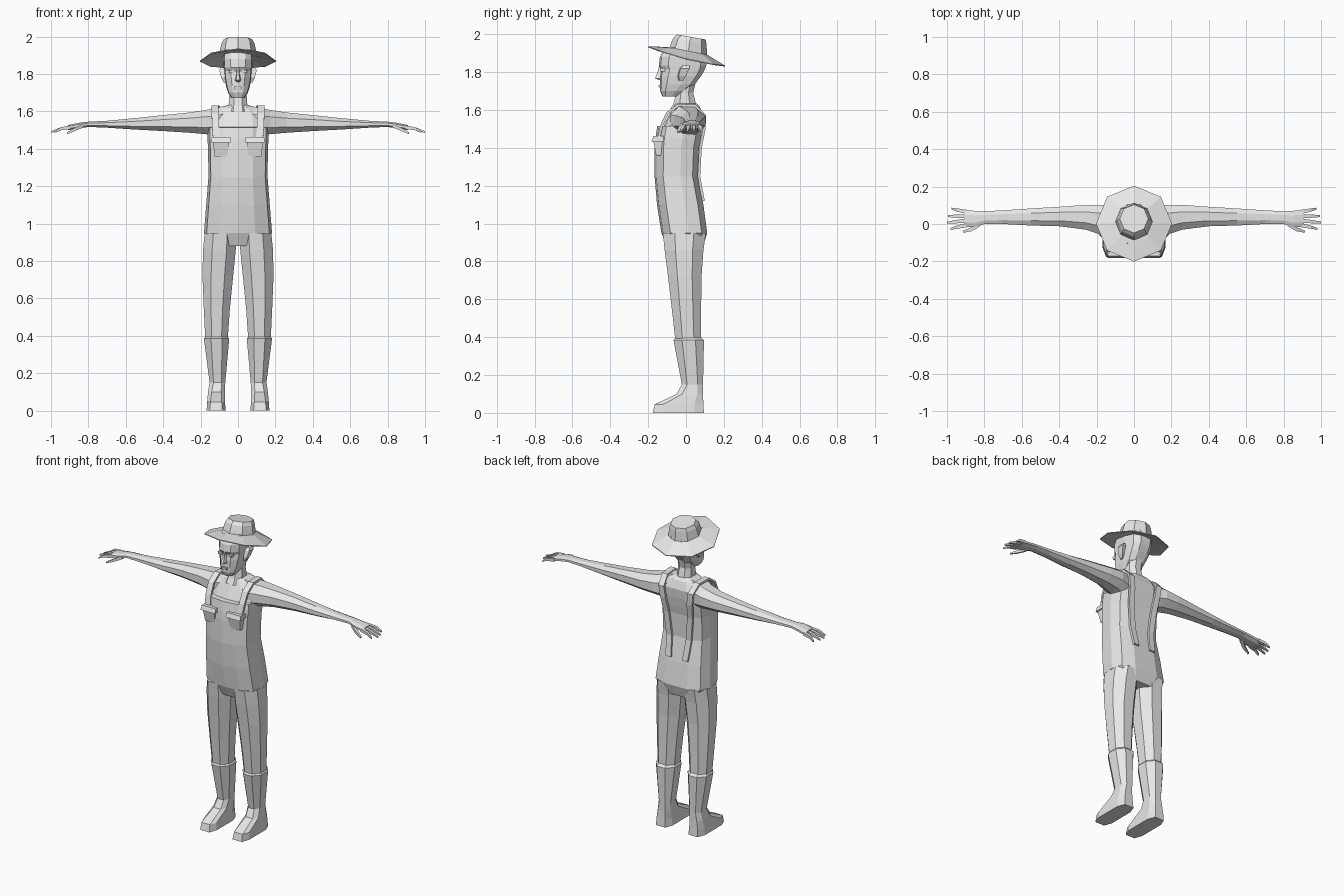
import bpy, bmesh, math
from mathutils import Vector

mat = bpy.data.materials.new("light_grey")
mat.diffuse_color = (0.8, 0.8, 0.8, 1)


def loft(name, rings, mirror=False):
    """Skin a stack of closed rings, cap both ends, optionally mirror over x."""
    bm = bmesh.new()
    rows = [[bm.verts.new(p) for p in r] for r in rings]
    n = len(rows[0])
    for a, b in zip(rows, rows[1:]):
        for i in range(n):
            j = (i + 1) % n
            bm.faces.new((a[i], a[j], b[j], b[i]))
    bm.faces.new(rows[0][::-1])
    bm.faces.new(rows[-1])
    bmesh.ops.recalc_face_normals(bm, faces=bm.faces)
    me = bpy.data.meshes.new(name)
    bm.to_mesh(me)
    bm.free()
    me.materials.append(mat)
    ob = bpy.data.objects.new(name, me)
    bpy.context.collection.objects.link(ob)
    if mirror:
        ob.modifiers.new("mirror", 'MIRROR').use_mirror_merge = False
    return ob


def chamfered(a0, a1, b0, b1, c=0.28):
    """Eight-sided section filling a rectangle."""
    da, db = (a1 - a0) * c, (b1 - b0) * c
    return [(a0 + da, b0), (a1 - da, b0), (a1, b0 + db), (a1, b1 - db),
            (a1 - da, b1), (a0 + da, b1), (a0, b1 - db), (a0, b0 + db)]


def flat_ring(z, x0, x1, y0, y1, c=0.28):
    return [(x, y, z) for x, y in chamfered(x0, x1, y0, y1, c)]


def body_ring(z, w, yf, yb):
    """Symmetric twelve-sided section with a nearly flat front and back."""
    d = yb - yf
    half = [(0, yf), (0.5 * w, yf + 0.04 * d), (0.92 * w, yf + 0.2 * d),
            (w, yf + 0.6 * d), (0.88 * w, yb - 0.12 * d), (0.45 * w, yb), (0, yb)]
    return [(x, y, z) for x, y in half + [(-x, y) for x, y in half[-2:0:-1]]]


def stick(name, path, mirror=True):
    """Four-sided bar through (x, y, z, half width y, half height z) stations."""
    return loft(name, [[(x, y - a, z - b), (x, y + a, z - b), (x, y + a, z + b), (x, y - a, z + b)]
                       for x, y, z, a, b in path], mirror)


def block(name, bottom, top):
    """Tapered block from two (z, x0, x1, y0, y1) rectangles, mirrored."""
    return loft(name, [[(x0, y0, z), (x1, y0, z), (x1, y1, z), (x0, y1, z)]
                       for z, x0, x1, y0, y1 in (bottom, top)], True)


# Torso with the bib step at chest height
loft("torso", [body_ring(*r) for r in [
    (0.88, 0.13, -0.10, 0.09), (0.95, 0.182, -0.13, 0.112), (1.1, 0.17, -0.153, 0.092),
    (1.25, 0.158, -0.166, 0.062), (1.4, 0.16, -0.166, 0.068), (1.45, 0.163, -0.162, 0.078),
    (1.515, 0.163, -0.152, 0.088), (1.516, 0.16, -0.118, 0.088),
    (1.57, 0.155, -0.092, 0.092), (1.62, 0.10, -0.068, 0.072), (1.635, 0.05, -0.06, 0.055)]])

# Trouser legs
loft("leg", [flat_ring(*r) for r in [
    (0.95, 0.012, 0.178, -0.122, 0.105), (0.86, 0.012, 0.187, -0.113, 0.092),
    (0.72, 0.026, 0.19, -0.095, 0.082), (0.55, 0.043, 0.183, -0.075, 0.08),
    (0.38, 0.055, 0.175, -0.056, 0.08)]], True)

# Boots: rim, shaft, ankle and toe
loft("boot", [flat_ring(*r) for r in [
    (0.40, 0.06, 0.172, -0.052, 0.08, 0.28), (0.385, 0.047, 0.182, -0.066, 0.095, 0.28),
    (0.15, 0.068, 0.152, -0.022, 0.09, 0.25), (0.10, 0.07, 0.16, -0.05, 0.09, 0.22),
    (0.045, 0.07, 0.165, -0.165, 0.092, 0.18), (0.0, 0.065, 0.168, -0.176, 0.095, 0.18)]], True)

# Arms with the palms, running along x
loft("arm", [[(x, y, z) for y, z in chamfered(y0, y1, z0, z1)] for x, y0, y1, z0, z1 in [
    (0.04, -0.06, 0.07, 1.50, 1.634), (0.12, -0.085, 0.09, 1.465, 1.62),
    (0.17, -0.06, 0.102, 1.478, 1.608), (0.26, -0.03, 0.102, 1.486, 1.594),
    (0.4, -0.012, 0.092, 1.495, 1.58), (0.55, -0.008, 0.083, 1.503, 1.564),
    (0.7, 0.0, 0.073, 1.513, 1.55), (0.8, 0.0, 0.068, 1.517, 1.545),
    (0.845, -0.016, 0.07, 1.51, 1.54), (0.91, -0.016, 0.076, 1.50, 1.527)]], True)

# Four fingers fanned out, and the thumb
for i, (y0, y1, tip) in enumerate([(-0.007, -0.026, 0.98), (0.018, 0.008, 1.0),
                                   (0.042, 0.042, 0.995), (0.066, 0.082, 0.975)]):
    stick("finger_%d" % (i + 1), [(0.895, y0, 1.515, 0.011, 0.01),
                                  (0.945, (y0 + y1) / 2, 1.508, 0.009, 0.008),
                                  (tip, y1, 1.49, 0.005, 0.004)])
stick("thumb", [(0.825, 0.0, 1.525, 0.014, 0.01), (0.87, -0.028, 1.505, 0.011, 0.009),
                (0.915, -0.042, 1.483, 0.005, 0.005)])

# Overall straps: ribbon from the bib over the shoulder and down the back
strap = [(-0.142, 1.46, 0.115), (-0.128, 1.52, 0.12), (-0.098, 1.585, 0.122), (-0.04, 1.625, 0.122),
         (0.05, 1.622, 0.115), (0.1, 1.57, 0.105), (0.096, 1.5, 0.095), (0.076, 1.4, 0.085),
         (0.068, 1.25, 0.07), (0.092, 1.12, 0.06)]
rings = []
for i, (y, z, x) in enumerate(strap):
    a, b = strap[max(i - 1, 0)], strap[min(i + 1, len(strap) - 1)]
    n = Vector((0, -(b[1] - a[1]), b[0] - a[0])).normalized() * 0.007
    p, side = Vector((x, y, z)), Vector((0.019, 0, 0))
    rings.append([p - side - n, p + side - n, p + side + n, p - side + n])
loft("strap", rings, True)

# Chest pockets with overhanging flaps
block("pocket", (1.36, 0.055, 0.125, -0.158, -0.12), (1.445, 0.048, 0.135, -0.174, -0.12))
block("pocket_flap", (1.435, 0.038, 0.142, -0.183, -0.12), (1.462, 0.04, 0.14, -0.172, -0.12))

# Neck
loft("neck", [flat_ring(*r) for r in [
    (1.6, -0.06, 0.06, -0.085, 0.062), (1.635, -0.05, 0.05, -0.066, 0.052),
    (1.69, -0.046, 0.046, -0.052, 0.038), (1.78, -0.05, 0.05, -0.05, 0.06)]])

# Head from chin to hidden crown
loft("head", [body_ring(*r) for r in [
    (1.672, 0.036, -0.125, -0.045), (1.70, 0.053, -0.137, 0.0), (1.735, 0.064, -0.138, 0.045),
    (1.78, 0.072, -0.138, 0.08), (1.815, 0.075, -0.132, 0.1), (1.835, 0.077, -0.144, 0.107),
    (1.88, 0.08, -0.138, 0.108), (1.93, 0.075, -0.11, 0.09)]])

# Nose wedge, lips, eyes and ears
loft("nose", [[(-w, -0.12, z), (w, -0.12, z), (w * 0.5, y, z), (-w * 0.5, y, z)]
              for z, w, y in [(1.758, 0.014, -0.142), (1.768, 0.019, -0.164),
                              (1.80, 0.011, -0.15), (1.832, 0.009, -0.142)]])
block("lips", (1.718, 0.0, 0.018, -0.143, -0.12), (1.733, 0.0, 0.02, -0.145, -0.12))
block("eye", (1.805, 0.018, 0.048, -0.135, -0.11), (1.822, 0.018, 0.05, -0.137, -0.11))
loft("ear", [[(0.065, y0, z), (x, y0 + 0.006, z), (x, y1, z), (0.065, y1 - 0.006, z)]
             for z, x, y0, y1 in [(1.755, 0.077, -0.04, -0.015), (1.78, 0.09, -0.045, 0.0),
                                  (1.82, 0.1, -0.035, 0.018), (1.835, 0.092, -0.02, 0.018)]], True)


# Hat: eight-sided brim and crown, both tilted back
def hat_ring(r, cy, z, tilt, droop=0.0):
    pts = []
    for i in range(8):
        a = i * math.pi / 4
        y = -r * math.cos(a)
        pts.append((r * math.sin(a), cy + y, z - tilt * y - droop * math.sin(a) ** 2))
    return pts


loft("hat_brim", [hat_ring(0.1, 0.01, 1.89, 0.2), hat_ring(0.203, 0.002, 1.881, 0.25, 0.015),
                  hat_ring(0.203, 0.002, 1.886, 0.25, 0.015), hat_ring(0.105, 0.01, 1.912, 0.2)])
loft("hat_crown", [hat_ring(0.103, 0.01, 1.895, 0.2), hat_ring(0.088, 0.02, 1.965, 0.18),
                   hat_ring(0.076, 0.028, 1.986, 0.17)])
